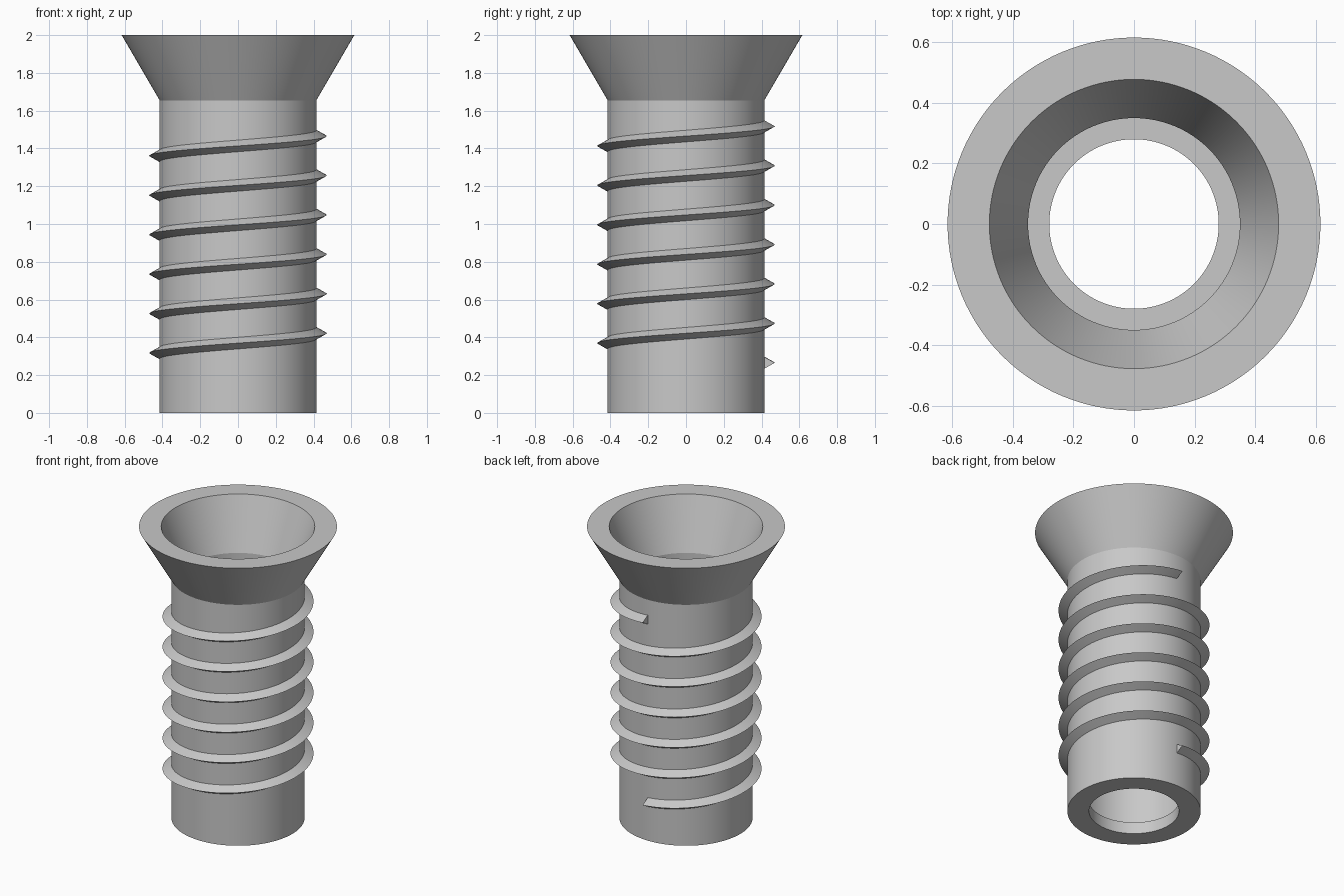
import bpy, bmesh
from math import cos, sin, pi, radians

cube = bpy.data.objects.get("Cube")
if cube:
    bpy.data.objects.remove(cube, do_unlink=True)

# Single plain grey
GREY = (0.58, 0.58, 0.58, 1)
grey = bpy.data.materials.new("plain grey")
grey.use_nodes = True
grey.diffuse_color = GREY
grey.node_tree.nodes["Principled BSDF"].inputs["Base Color"].default_value = GREY

STEPS = 128  # sides per full turn


def sweep(name, profile, start, turns=1, pitch=0.0):
    """Turn a closed (radius, z) profile around z; a pitch makes it a helix."""
    bm = bmesh.new()
    closed = pitch == 0
    count = STEPS * turns + (0 if closed else 1)
    rings = []
    for i in range(count):
        a = start + 2 * pi * i / STEPS
        lift = pitch * i / STEPS
        rings.append([bm.verts.new((r * cos(a), r * sin(a), z + lift)) for r, z in profile])
    n = len(profile)
    pairs = list(zip(rings, rings[1:]))
    if closed:
        pairs.append((rings[-1], rings[0]))
    else:
        bm.faces.new(rings[0])
        bm.faces.new(rings[-1])
    for a, b in pairs:
        for j in range(n):
            k = (j + 1) % n
            bm.faces.new((a[j], b[j], b[k], a[k]))
    bmesh.ops.recalc_face_normals(bm, faces=bm.faces)
    mesh = bpy.data.meshes.new(name)
    bm.to_mesh(mesh)
    bm.free()
    mesh.materials.append(grey)
    obj = bpy.data.objects.new(name, mesh)
    bpy.context.collection.objects.link(obj)
    bpy.ops.object.select_all(action="DESELECT")
    obj.select_set(True)
    bpy.context.view_layer.objects.active = obj
    bpy.ops.object.shade_smooth_by_angle(angle=radians(18))
    return obj


# Hollow shank with flared head, tapered mouth and a small lip at the bottom
NECK = 1.655
sweep("hollow_screw_body", [
    (0.28, 0), (0.415, 0), (0.415, NECK), (0.616, 2),
    (0.478, 2), (0.35, NECK), (0.35, 0.08), (0.28, 0.08)], start=0)

# Sharp-edged thread, six turns starting at the back, root sunk into the shank
START_Z = 0.265
sweep("screw_thread", [
    (0.395, START_Z - 0.042), (0.47, START_Z), (0.395, START_Z + 0.042)],
    start=pi / 2, turns=6, pitch=0.2088)
